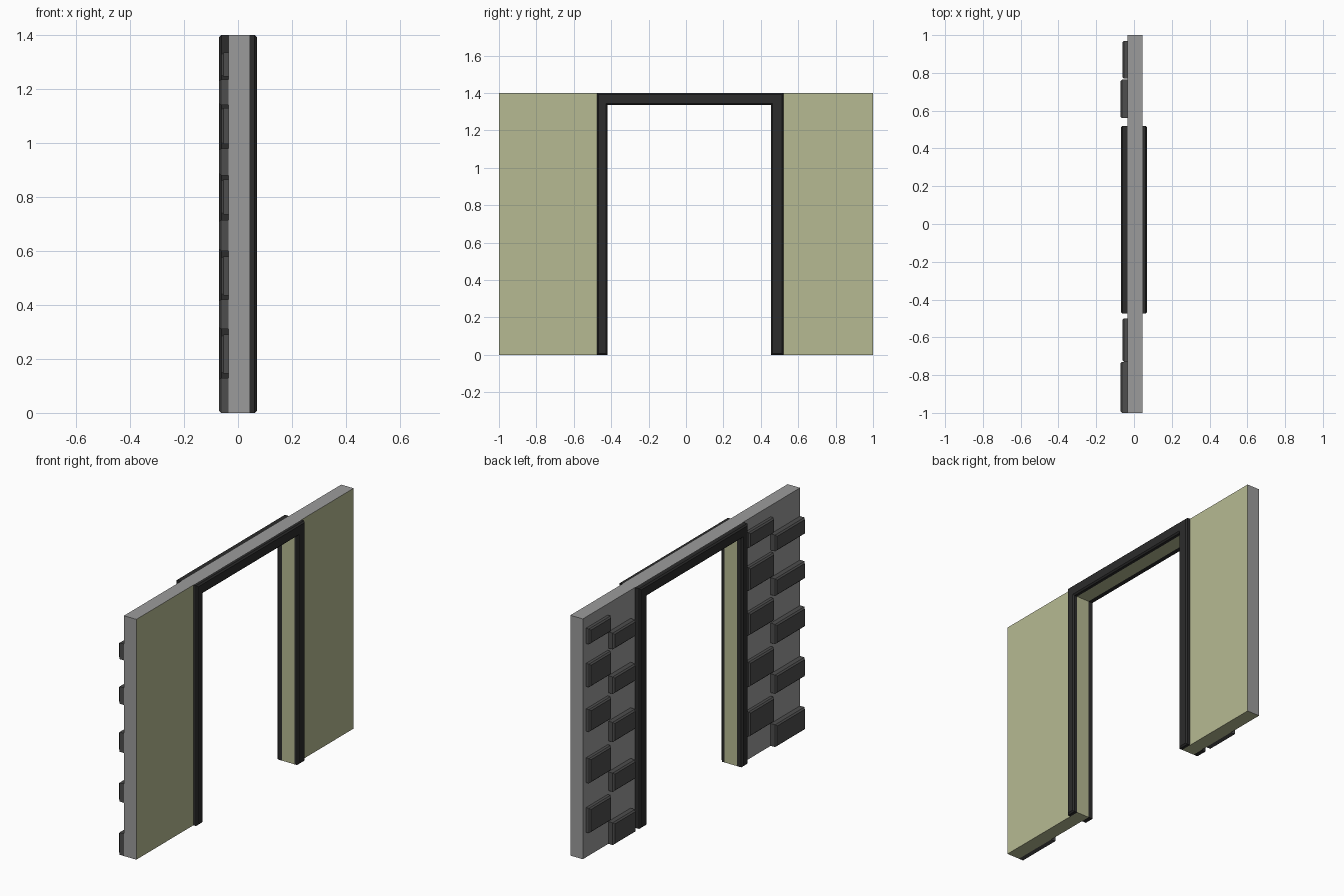
import bpy, bmesh

if "Cube" in bpy.data.objects:
    bpy.data.objects.remove(bpy.data.objects["Cube"])

WALL_BACK, WALL_FRONT = -0.035, 0.045


def material(name, rgb):
    m = bpy.data.materials.new(name)
    m.diffuse_color = (*rgb, 1)
    m.use_nodes = True
    m.node_tree.nodes["Principled BSDF"].inputs["Base Color"].default_value = m.diffuse_color
    return m


GREY = material("wall_grey", (0.33, 0.33, 0.33))
CREAM = material("plaster_cream", (0.47, 0.49, 0.29))
BRICK = material("brick_grey", (0.075, 0.075, 0.075))
TRIM = material("trim_dark", (0.025, 0.025, 0.025))


def prism(name, outline, x0, x1, mat, bevel=0.0):
    """Extrude a (y, z) outline from x0 to x1, chamfering the x1 rim."""
    bm = bmesh.new()
    base = bm.faces.new([bm.verts.new((x0, y, z)) for y, z in outline])
    out = bmesh.ops.extrude_face_region(bm, geom=[base], use_keep_orig=True)["geom"]
    verts = [g for g in out if isinstance(g, bmesh.types.BMVert)]
    bmesh.ops.translate(bm, verts=verts, vec=(x1 - x0, 0, 0))
    bmesh.ops.recalc_face_normals(bm, faces=bm.faces)
    if bevel:
        rim = [e for e in bm.edges if all(abs(v.co.x - x1) < 1e-5 for v in e.verts)]
        bmesh.ops.bevel(bm, geom=rim, offset=bevel, segments=1, affect='EDGES')
    mesh = bpy.data.meshes.new(name)
    bm.to_mesh(mesh)
    bm.free()
    mesh.materials.append(mat)
    obj = bpy.data.objects.new(name, mesh)
    bpy.context.collection.objects.link(obj)
    return obj


def arch(y0, y1, in0, in1, top, in_top):
    """Outline of a portal shape open at the floor."""
    return [(y0, 0), (in0, 0), (in0, in_top), (in1, in_top),
            (in1, 0), (y1, 0), (y1, top), (y0, top)]


# Wall with doorway: cream inside face, jambs and underside, grey elsewhere
wall = prism("wall", arch(-1, 1, -0.42, 0.455, 1.4, 1.335),
             WALL_BACK, WALL_FRONT, GREY)
wall.data.materials.append(CREAM)
for p in wall.data.polygons:
    jamb = abs(p.normal.y) > 0.9 and abs(p.center.y) < 0.9
    if p.normal.x > 0.9 or p.normal.z < -0.9 or jamb:
        p.material_index = 1

# Door trim on both faces
frame = arch(-0.475, 0.52, -0.42, 0.455, 1.4, 1.335)
prism("door_trim_inside", frame, WALL_FRONT, 0.07, TRIM, 0.008)
prism("door_trim_outside", frame, WALL_BACK, -0.07, TRIM, 0.008)

# Staggered brick columns on the outside face
low_rows = [(0.0, 0.13), (0.31, 0.42), (0.60, 0.715), (0.88, 0.98), (1.14, 1.235)]
high_rows = [(0.145, 0.29), (0.435, 0.58), (0.735, 0.865), (0.995, 1.13), (1.245, 1.335)]
columns = [(0.77, 0.97, -0.061, high_rows), (0.56, 0.765, -0.071, low_rows),
           (-0.73, -0.50, -0.061, high_rows), (-1.0, -0.73, -0.071, low_rows)]
for c, (y0, y1, x, rows) in enumerate(columns):
    for r, (z0, z1) in enumerate(rows):
        prism(f"brick_{c}_{r}", [(y0, z0), (y1, z0), (y1, z1), (y0, z1)],
              WALL_BACK, x, BRICK, 0.008)
